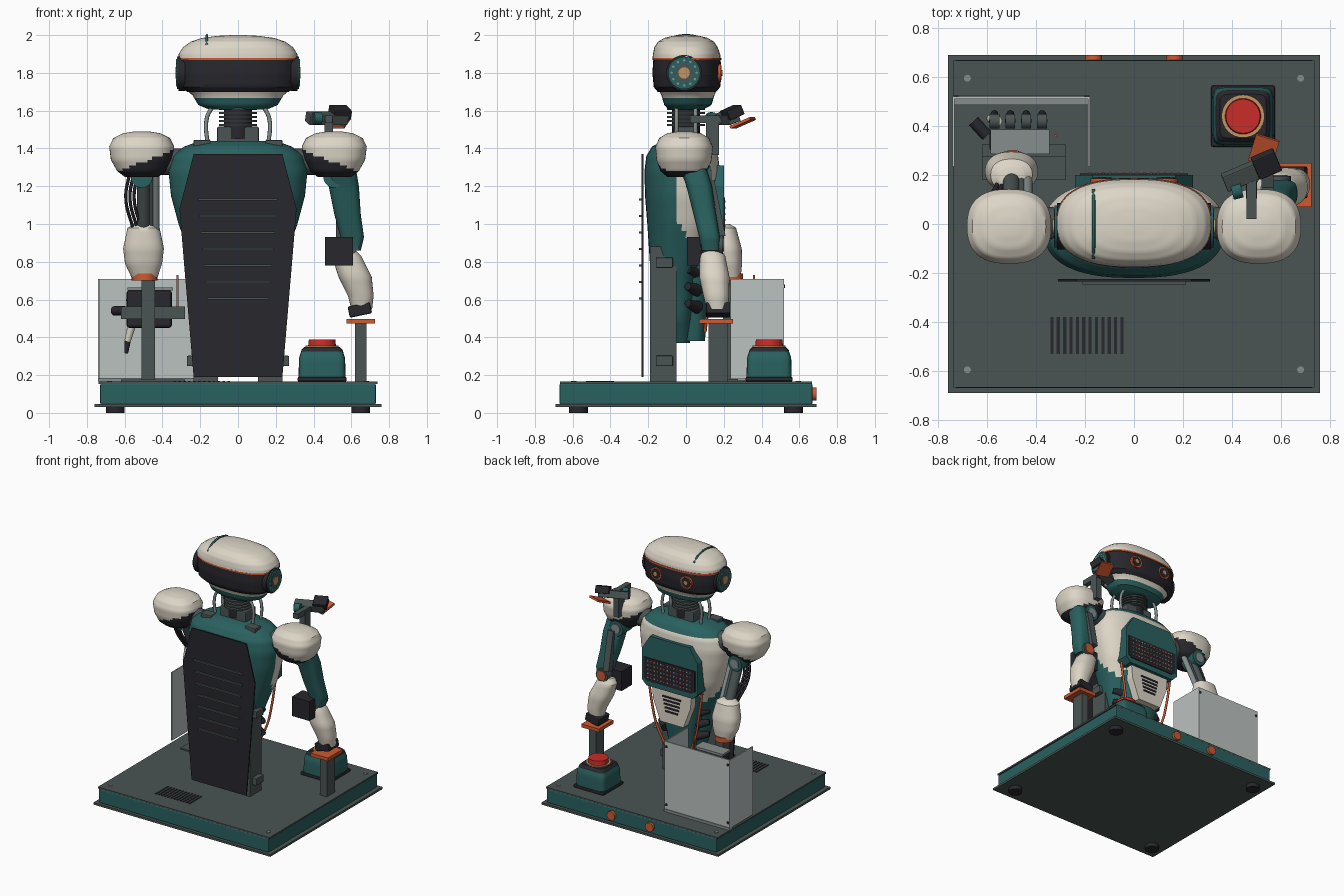
import bpy, bmesh, math
from mathutils import Vector, Euler

if "Cube" in bpy.data.objects:
    bpy.data.objects.remove(bpy.data.objects["Cube"])

def material(name, r, g, b):
    m = bpy.data.materials.new(name)
    m.use_nodes = True
    m.diffuse_color = (r, g, b, 1)
    m.node_tree.nodes["Principled BSDF"].inputs["Base Color"].default_value = (r, g, b, 1)
    return m

CREAM = material("cream", .72, .67, .57)
TEAL = material("teal", .022, .12, .115)
DARK = material("charcoal", .02, .02, .026)
SLATE = material("slate", .07, .09, .088)
ORANGE = material("orange", .62, .1, .03)
RED = material("red", .58, .025, .02)
BRASS = material("brass", .55, .3, .12)
PALE = material("pale panel", .5, .54, .53)
METAL = material("metal", .24, .27, .27)

def finish(bm, name, mats, smooth=True):
    bmesh.ops.recalc_face_normals(bm, faces=bm.faces)
    me = bpy.data.meshes.new(name)
    bm.to_mesh(me)
    bm.free()
    for m in mats:
        me.materials.append(m)
    if smooth:
        me.shade_smooth()
        me.set_sharp_from_angle(angle=.65)
    ob = bpy.data.objects.new(name, me)
    bpy.context.collection.objects.link(ob)
    return ob

def box(name, centre, size, mat, rot=(0, 0, 0), bevel=0):
    bm = bmesh.new()
    bmesh.ops.create_cube(bm, size=1)
    bmesh.ops.scale(bm, vec=size, verts=bm.verts)
    ob = finish(bm, name, [mat], False)
    ob.location, ob.rotation_euler = centre, Euler(rot)
    if bevel:
        mod = ob.modifiers.new("bevel", "BEVEL")
        mod.width, mod.segments = bevel, 2
    return ob

def rod(name, a, b, r, mat, r2=None, sides=24):
    """Cylinder or cone between two points."""
    a, b = Vector(a), Vector(b)
    bm = bmesh.new()
    bmesh.ops.create_cone(bm, cap_ends=True, segments=sides, radius1=r,
                          radius2=r if r2 is None else r2, depth=(b - a).length)
    ob = finish(bm, name, [mat])
    ob.location = (a + b) / 2
    ob.rotation_euler = (b - a).to_track_quat("Z", "Y").to_euler()
    return ob

def cable(name, pts, r, mat):
    cu = bpy.data.curves.new(name, "CURVE")
    cu.dimensions, cu.bevel_depth, cu.bevel_resolution = "3D", r, 2
    sp = cu.splines.new("BEZIER")
    sp.bezier_points.add(len(pts) - 1)
    for p, co in zip(sp.bezier_points, pts):
        p.co = co
        p.handle_left_type = p.handle_right_type = "AUTO"
    cu.materials.append(mat)
    bpy.context.collection.objects.link(bpy.data.objects.new(name, cu))

def prism(name, pts, y0, y1, mat):
    """Outline in x and z, mirrored in x, extruded along y."""
    outline = pts + [(-x, z) for x, z in reversed(pts)]
    bm = bmesh.new()
    f = bm.faces.new([bm.verts.new((x, y0, z)) for x, z in outline])
    ext = bmesh.ops.extrude_face_region(bm, geom=[f])["geom"]
    bmesh.ops.translate(bm, vec=(0, y1 - y0, 0),
                        verts=[v for v in ext if isinstance(v, bmesh.types.BMVert)])
    return finish(bm, name, [mat], False)

def loft(name, rings, mats, rule=lambda c: 0, power=2.5, steps=4, sides=48):
    """Superellipse rings (z, cx, cy, rx, ry), coloured by a rule on face centres."""
    dense = []
    for p, q in zip(rings, rings[1:]):
        dense += [[a + (b - a) * k / steps for a, b in zip(p, q)] for k in range(steps)]
    dense.append(rings[-1])
    bm, loops = bmesh.new(), []
    for z, cx, cy, rx, ry in dense:
        loop = []
        for i in range(sides):
            t = math.tau * i / sides
            c, s = math.cos(t), math.sin(t)
            loop.append(bm.verts.new((cx + rx * math.copysign(abs(c) ** (2 / power), c),
                                      cy + ry * math.copysign(abs(s) ** (2 / power), s), z)))
        loops.append(loop)
    for a, b in zip(loops, loops[1:]):
        for i in range(sides):
            j = (i + 1) % sides
            bm.faces.new((a[i], a[j], b[j], b[i]))
    bm.faces.new(loops[0])
    bm.faces.new(loops[-1])
    for f in bm.faces:
        f.material_index = rule(f.calc_center_median())
    return finish(bm, name, mats)

# Plinth
box("plinth_lip", (0, 0, .038), (1.52, 1.38, .016), SLATE)
box("plinth_body", (0, 0, .1), (1.46, 1.34, .11), TEAL, bevel=.008)
box("plinth_top", (0, 0, .159), (1.475, 1.335, .012), SLATE)
for x in (-1, 1):
    for y in (-1, 1):
        rod("foot", (x * .65, y * .57, 0), (x * .65, y * .57, .035), .05, DARK)
        rod("screw", (x * .68, y * .595, .16), (x * .68, y * .595, .17), .014, METAL)
    rod("plinth_knob", (x * .165, .66, .1), (x * .165, .69, .1), .034, ORANGE)
for i in range(12):
    box("vent_slot", (-.335 + i * .026, -.455, .166), (.013, .15, .006), DARK)

# Rear support and louvred back panel
prism("back_panel", [(.235, 1.37), (.31, 1.08), (.235, .19)], -.235, -.225, DARK)
for i in range(7):
    box("louvre", (0, -.238, 1.13 - i * .0875), (.42 - i * .015, .02, .012), SLATE)
for x in (-.17, .17):
    box("support_post", (x, -.12, .52), (.13, .14, .72), SLATE)
    for z in (.275, .795):
        box("post_bracket", (x * 1.3, -.115, z), (.1, .09, .055), SLATE, bevel=.005)

# Torso shell
def torso_rule(c):
    return int(.8 < c.z < 1.37 and c.y > -.05 + max(0, 1.02 - c.z) * .7)
loft("torso_shell", [(.37, 0, -.03, .09, .05), (.5, 0, -.05, .16, .09), (.7, 0, -.06, .21, .125),
     (.85, 0, -.04, .26, .155), (1, 0, -.02, .315, .185), (1.15, 0, -.02, .355, .197),
     (1.28, 0, -.02, .368, .2), (1.36, 0, -.02, .345, .19), (1.41, 0, -.02, .285, .16),
     (1.44, 0, -.01, .2, .11)], [TEAL, CREAM], torso_rule, sides=64)
loft("waist", [(.38, 0, .04, .09, .06), (.55, 0, .04, .12, .075), (.7, 0, .05, .16, .08),
     (.9, 0, .06, .2, .1)], [TEAL])
prism("chest_plate", [(.17, 1.31), (.24, 1.2), (.24, .96), (.2, .92)], .1, .2, TEAL)
prism("chest_grille", [(.22, 1.14), (.22, .98), (.19, .96)], .19, .207, DARK)
for i in range(14):
    for j in range(5):
        box("grille_cell", (-.182 + i * .028, .207, .99 + j * .032), (.011, .006, .011),
            ORANGE if (i + j) % 3 == 0 else METAL)
prism("abdomen_plate", [(.17, .92), (.16, .82), (.1, .66)], .07, .175, CREAM)
for i in range(5):
    box("abdomen_slot", (0, .176, .75 + i * .028), (.11 + i * .012, .008, .013), DARK)
for s in (-1, 1):
    for z in (.58, .67, .76):
        rod("waist_rib", (s * .13, .06, z - .02), (s * .21, .01, z), .035, DARK, .02)
    cable("waist_cable", [(s * .23, .13, .94), (s * .2, .13, .75), (s * .17, .12, .6),
                          (s * .1, .1, .43)], .009, ORANGE)
    box("collar_block", (s * .19, -.09, 1.42), (.09, .07, .05), SLATE, bevel=.006)

# Neck
box("neck_base", (0, 0, 1.465), (.22, .13, .1), SLATE, bevel=.008)
rod("neck_core", (0, 0, 1.45), (0, 0, 1.64), .075, DARK)
for i in range(5):
    rod("neck_ring", (0, 0, 1.52 + i * .021), (0, 0, 1.53 + i * .021), .1, SLATE)
for s in (-1, 1):
    for y in (-.05, .05):
        cable("neck_stay", [(s * .16, y, 1.41), (s * .165, y, 1.56), (s * .13, y, 1.63)], .011, METAL)

# Head
loft("head_lower", [(1.605, 0, 0, .15, .09), (1.63, 0, .01, .21, .125), (1.68, 0, .01, .24, .14),
     (1.72, 0, .01, .285, .16)], [TEAL, CREAM], lambda c: int(c.z > 1.672))
loft("visor", [(1.7, 0, .005, .27, .155), (1.725, 0, .005, .305, .176), (1.8, 0, .005, .315, .183),
     (1.87, 0, .005, .31, .178)], [DARK])
loft("visor_trim", [(1.868, 0, .005, .318, .182), (1.88, 0, .005, .318, .182)], [ORANGE], steps=1)
loft("head_dome", [(1.878, 0, .003, .316, .18), (1.9, 0, .003, .314, .178), (1.935, 0, 0, .292, .168),
     (1.965, 0, 0, .25, .148), (1.985, 0, 0, .19, .115), (1.996, 0, 0, .11, .07),
     (2, 0, 0, .03, .02)], [CREAM, TEAL],
     lambda c: 0, sides=64)
cable("crown_stripe", [(-.165, -.14, 1.945), (-.165, -.08, 1.985), (-.165, .08, 1.985),
                       (-.165, .14, 1.945)], .007, TEAL)
for s in (-1, 1):
    for a, b, r, m in ((.28, .315, .095, DARK), (.31, .324, .086, TEAL),
                       (.32, .327, .05, SLATE), (.32, .332, .03, BRASS)):
        rod("ear_disc", (s * a, -.01, 1.8), (s * b, -.01, 1.8), r, m, sides=32)
    for i in range(12):
        t = math.tau * i / 12
        y, z = -.01 + .066 * math.cos(t), 1.8 + .066 * math.sin(t)
        rod("ear_stud", (s * .32, y, z), (s * .327, y, z), .007, METAL, sides=8)
    for y, r, m in ((.186, .048, ORANGE), (.189, .038, DARK), (.192, .016, BRASS)):
        rod("eye", (s * .13, .15, 1.8), (s * .13, y, 1.8), r, m)

# Shoulders
for s in (-1, 1):
    loft("shoulder", [(1.25, s * .51, -.01, .09, .09), (1.28, s * .51, -.01, .13, .125),
         (1.34, s * .51, -.01, .163, .147), (1.41, s * .51, -.01, .172, .152),
         (1.455, s * .51, -.01, .15, .132), (1.48, s * .51, -.01, .1, .09),
         (1.49, s * .51, -.01, .04, .035)], [CREAM, DARK],
         lambda c: int(c.z < 1.39 - .38 * (abs(c.x) - .34)))
    rod("shoulder_axle", (s * .3, 0, 1.33), (s * .45, 0, 1.33), .07, SLATE)
    rod("shoulder_joint", (s * .51, 0, 1.25), (s * .51, .13, 1.25), .058, TEAL)
    rod("joint_cap", (s * .51, .12, 1.25), (s * .51, .136, 1.25), .035, METAL)

# Exposed right arm
for x, r, m in ((-.5, .035, SLATE), (-.435, .02, METAL), (-.46, .018, SLATE)):
    rod("arm_strut", (x, .04, 1.28), (x, .19, .95), r, m)
for i in range(3):
    x = -.53 - i * .022
    cable("arm_cable", [(x, .04, 1.27), (x - .02, .08, 1.14), (x + .02, .17, .97)], .009, DARK)
loft("right_forearm", [(1.0, -.5, .19, .05, .04), (.98, -.5, .2, .085, .065), (.87, -.5, .215, .108, .08),
     (.79, -.5, .225, .098, .072), (.72, -.495, .235, .07, .055)], [CREAM], power=2.3)
rod("right_wrist_ring", (-.495, .235, .7), (-.495, .235, .738), .068, ORANGE)
box("right_arm_post", (-.475, .235, .435), (.07, .08, .54), SLATE)
box("right_post_foot", (-.45, .25, .17), (.34, .14, .012), SLATE)

# Right hand
box("hand_palm", (-.47, .34, .55), (.24, .09, .2), DARK, bevel=.015)
box("hand_plate", (-.465, .335, .655), (.24, .1, .015), METAL)
box("hand_crossbar", (-.45, .3, .53), (.34, .05, .065), SLATE)
for i in range(4):
    x = -.57 + i * .065
    rod("knuckle", (x - .02, .42, .6), (x + .02, .42, .6), .03, SLATE)
    rod("finger", (x, .42, .6), (x, .45, .47), .022, DARK, .015)
rod("thumb", (-.6, .36, .54), (-.655, .42, .54), .025, DARK)
rod("pointing_finger", (-.56, .42, .47), (-.585, .43, .38), .022, CREAM, .017)
rod("fingertip", (-.585, .43, .38), (-.592, .43, .315), .017, DARK, .01)
rod("hand_wire", (-.32, .36, .54), (-.32, .36, .73), .006, ORANGE)

# Screen around the right hand
box("screen_back", (-.46, .515, .445), (.56, .01, .53), PALE)
for x in (-.737, -.183):
    box("screen_side", (x, .375, .445), (.008, .28, .53), PALE)
    for z in (.22, .67):
        rod("screen_screw", (x * .96 - .018, .518, z), (x * .96 - .018, .525, z), .01, DARK)
box("screen_foot", (-.46, .505, .175), (.56, .04, .02), METAL)

# Covered left arm
loft("left_upper_arm", [(1.29, .55, .04, .075, .07), (1.2, .56, .07, .08, .068), (1.05, .58, .1, .07, .06),
     (.93, .605, .125, .062, .055), (.86, .6, .13, .05, .05)], [TEAL], power=3)
box("arm_rail", (.545, .155, 1.08), (.05, .05, .3), SLATE, (.2, 0, 0))
rod("left_elbow", (.59, .08, .89), (.59, .195, .89), .05, SLATE)
rod("elbow_ring", (.59, .19, .89), (.59, .2, .89), .036, ORANGE)
box("elbow_box", (.535, .07, .855), (.15, .13, .15), DARK)
loft("left_forearm", [(.87, .565, .13, .05, .05), (.83, .575, .14, .078, .068), (.72, .62, .15, .088, .08),
     (.62, .65, .16, .068, .068), (.55, .655, .165, .055, .055)], [CREAM], power=2.3)
box("left_wrist", (.645, .17, .545), (.12, .13, .06), DARK, (0, -.2, 0), .008)
box("left_rest", (.65, .16, .485), (.15, .18, .026), ORANGE)
box("left_rest_post", (.65, .17, .318), (.06, .1, .31), SLATE)

# Camera arm on the left shoulder
box("camera_mount", (.48, .14, 1.46), (.045, .07, .19), SLATE)
box("camera_bar", (.48, .11, 1.555), (.04, .18, .04), SLATE)
box("camera_arm", (.47, .21, 1.56), (.22, .07, .055), SLATE, (.35, 0, .4), .005)
box("camera_head", (.54, .245, 1.59), (.1, .09, .055), DARK, (.4, 0, .4), .005)
rod("camera_pivot", (.4, .13, 1.56), (.44, .14, 1.56), .032, TEAL)
box("camera_flag", (.53, .3, 1.535), (.1, .12, .015), ORANGE, (.4, 0, -.3))

# Stop button
box("button_skirt", (.445, .44, .178), (.26, .25, .025), DARK, bevel=.008)
loft("button_pod", [(.18, .445, .44, .125, .12), (.29, .445, .44, .122, .117), (.335, .445, .44, .108, .103),
     (.348, .445, .44, .095, .09)], [TEAL, DARK], lambda c: int(c.z > .325), power=7)
rod("button_collar", (.445, .44, .34), (.445, .44, .356), .088, BRASS, sides=32)
rod("button_cap", (.445, .44, .35), (.445, .44, .388), .074, RED, .07, 32)
